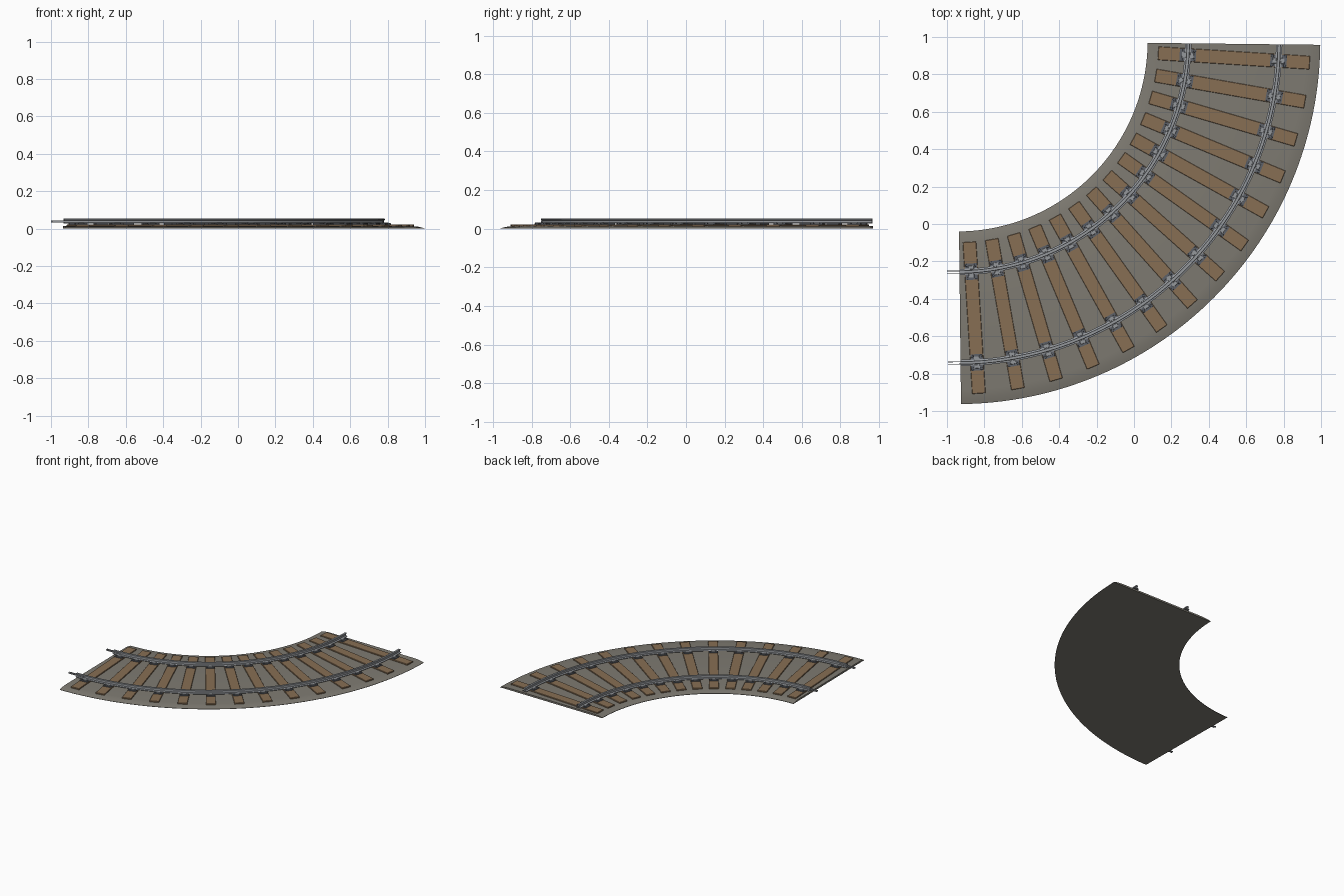
import bpy, bmesh, math
from mathutils import Matrix, Vector

cube = bpy.data.objects.get("Cube")
if cube:
    bpy.data.objects.remove(cube, do_unlink=True)

CENTRE = Vector((-0.947, 0.98, 0))      # centre of the curve
START, END = math.radians(0.65), math.radians(89.35)
RAILS = {"inner": 1.237, "outer": 1.723}
SLEEPERS = 14


def material(name, rgb, metal=0.0):
    m = bpy.data.materials.new(name)
    m.use_nodes = True
    m.diffuse_color = (*rgb, 1)
    m.node_tree.nodes["Principled BSDF"].inputs["Base Color"].default_value = (*rgb, 1)
    m.node_tree.nodes["Principled BSDF"].inputs["Roughness"].default_value = 0.7
    return m


GRAVEL = material("gravel grey", (0.21, 0.197, 0.168))
WOOD = material("sleeper wood", (0.245, 0.158, 0.088))
STEEL = material("rail steel", (0.30, 0.315, 0.335))
IRON = material("dark iron", (0.11, 0.12, 0.14))


def finish(name, bm, mat, smooth=False):
    bmesh.ops.recalc_face_normals(bm, faces=bm.faces[:])
    me = bpy.data.meshes.new(name)
    bm.to_mesh(me)
    bm.free()
    me.materials.append(mat)
    ob = bpy.data.objects.new(name, me)
    bpy.context.collection.objects.link(ob)
    if smooth:
        bpy.ops.object.select_all(action='DESELECT')
        ob.select_set(True)
        bpy.context.view_layer.objects.active = ob
        bpy.ops.object.shade_smooth_by_angle(angle=math.radians(30))
    return ob


def frame(t):
    """Local x runs along the track, local -y points outwards."""
    return Matrix.Translation(CENTRE) @ Matrix.Rotation(t, 4, 'Z')


def sweep(name, profile, mat, steps=64):
    """Sweep a closed (radius, height) profile along the curve."""
    bm = bmesh.new()
    rings = []
    for i in range(steps + 1):
        m = frame(START + (END - START) * i / steps)
        rings.append([bm.verts.new(m @ Vector((0, -r, z))) for r, z in profile])
    n = len(profile)
    for a, b in zip(rings, rings[1:]):
        for j in range(n):
            k = (j + 1) % n
            bm.faces.new((a[j], a[k], b[k], b[j]))
    bm.faces.new(rings[0])
    bm.faces.new(rings[-1])
    return finish(name, bm, mat, True)


def box(bm, m, centre, size, bevel=0.0):
    mat = m @ Matrix.Translation(centre) @ Matrix.Diagonal((*size, 1))
    verts = bmesh.ops.create_cube(bm, size=1, matrix=mat)["verts"]
    if bevel:
        edges = {e for v in verts for e in v.link_edges}
        bmesh.ops.bevel(bm, geom=list(edges), offset=bevel, segments=1, affect='EDGES')


# Gravel bed with sloping shoulders
sweep("gravel_bed", [(1.02, 0), (1.02, 0.003), (1.05, 0.01), (1.09, 0.014), (1.87, 0.014),
                     (1.91, 0.01), (1.943, 0.002), (1.943, 0)], GRAVEL)

# Rails: foot, web and head
half = [(0.017, 0.026), (0.017, 0.029), (0.004, 0.032), (0.004, 0.043),
        (0.009, 0.045), (0.009, 0.051), (0.007, 0.053)]
for side, radius in RAILS.items():
    outline = [(radius + w, z) for w, z in half] + [(radius - w, z) for w, z in reversed(half)]
    sweep(side + "_rail", outline, STEEL)

# Wooden sleepers
angles = [math.radians(3.57 + (90 - 2 * 3.57) * i / (SLEEPERS - 1)) for i in range(SLEEPERS)]
bm = bmesh.new()
for t in angles:
    box(bm, frame(t), (0, -1.484, 0.014), (0.072, 0.812, 0.016), 0.002)
finish("sleepers", bm, WOOD)

# Rail fastenings: base plate, clips and bolts on every sleeper
for side, radius in RAILS.items():
    plates, clips = bmesh.new(), bmesh.new()
    for t in angles:
        m = frame(t)
        box(plates, m, (0, -radius, 0.024), (0.066, 0.088, 0.004))
        for s in (-1, 1):
            box(clips, m, (0, -radius + s * 0.022, 0.029), (0.03, 0.02, 0.006), 0.001)
            for e in (-1, 1):
                place = m @ Matrix.Translation((e * 0.024, -radius + s * 0.034, 0.028))
                bmesh.ops.create_cone(plates, cap_ends=True, segments=6, radius1=0.008,
                                      radius2=0.007, depth=0.006, matrix=place)
    finish(side + "_base_plates", plates, IRON)
    finish(side + "_rail_clips", clips, STEEL)

# Joining bars that reach past the rail ends
for side, radius in RAILS.items():
    bm = bmesh.new()
    for s in (-1, 1):
        box(bm, frame(START), (-0.0, -radius + s * 0.0062, 0.038), (0.134, 0.004, 0.009))
    finish(side + "_joining_bars", bm, STEEL)
